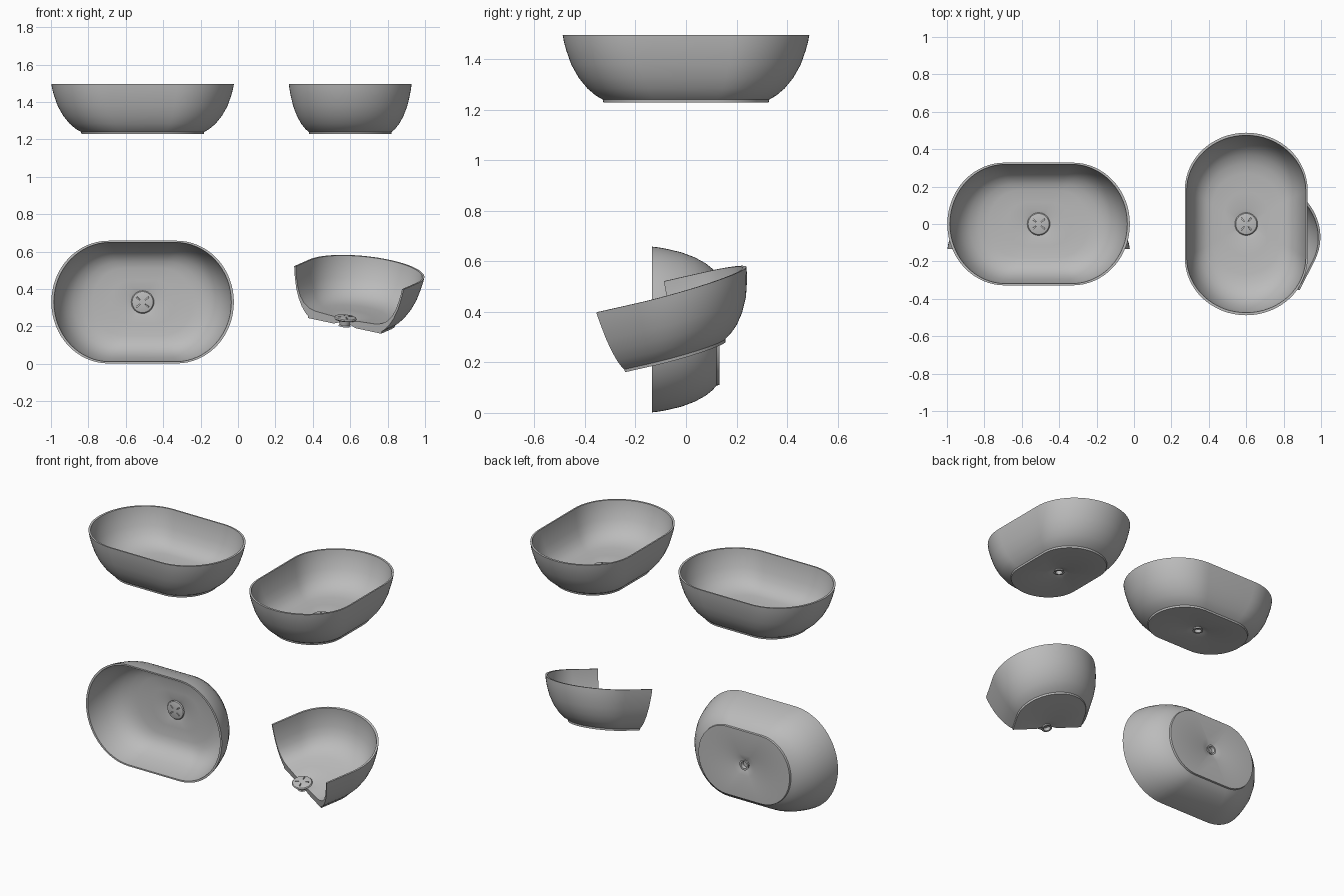
import bpy, bmesh
from math import sin, cos, pi, radians
from mathutils import Matrix, Vector

if "Cube" in bpy.data.objects:
    bpy.data.objects.remove(bpy.data.objects["Cube"])

grey = bpy.data.materials.new("ceramic_grey")
grey.use_nodes = True
colour = (0.5, 0.5, 0.5, 1)
grey.diffuse_color = colour
grey.node_tree.nodes["Principled BSDF"].inputs["Base Color"].default_value = colour

STRAIGHT, END, WIDTH = 0.182, 0.306, 0.328
ARC = 32


def outline():
    """Oval plan: two rounded ends joined by straight sides."""
    pts = []
    for side in (1, -1):
        for i in range(ARC + 1):
            a = -pi / 2 + pi * i / ARC
            pts.append(Vector((side * (STRAIGHT + END * cos(a)),
                               side * WIDTH * sin(a), 0)))
    return pts


def bridge(bm, a, b):
    n = len(a)
    return [bm.faces.new((a[i], a[(i + 1) % n], b[(i + 1) % n], b[i]))
            for i in range(n)]


def finish(bm, name, matrix):
    mesh = bpy.data.meshes.new(name)
    bm.to_mesh(mesh)
    bm.free()
    obj = bpy.data.objects.new(name, mesh)
    bpy.context.collection.objects.link(obj)
    mesh.materials.append(grey)
    obj.matrix_world = matrix
    bpy.ops.object.select_all(action="DESELECT")
    obj.select_set(True)
    bpy.context.view_layer.objects.active = obj
    bpy.ops.object.shade_smooth_by_angle(angle=radians(35))


# Wall sections as (scale of the plan, height), foot to rim to floor
OUTER = [(0.67, 0), (0.675, 0.012), (0.73, 0.027), (0.80, 0.056), (0.87, 0.098),
         (0.93, 0.15), (0.97, 0.205), (0.99, 0.24), (1, 0.267)]
INNER = [(0.972, 0.267), (0.962, 0.24), (0.94, 0.205), (0.90, 0.155), (0.84, 0.11),
         (0.76, 0.076), (0.66, 0.055), (0.55, 0.046), (0.35, 0.042)]
# Round sections near the drain as (radius, height)
HOLE_TOP = [(0.085, 0.04), (0.06, 0.034), (0.028, 0.028)]
HOLE_BASE = [(0.028, 0.014), (0.045, 0.01), (0.075, 0)]


def basin(name, matrix, cut=False):
    bm = bmesh.new()
    plan = outline()

    def oval(s, h):
        return [bm.verts.new(p * s + Vector((0, 0, h))) for p in plan]

    def circle(r, h):
        return [bm.verts.new(p.normalized() * r + Vector((0, 0, h))) for p in plan]

    rings = [oval(*p) for p in OUTER + INNER]
    rings += [circle(*p) for p in HOLE_TOP + HOLE_BASE]
    for i, ring in enumerate(rings):
        bridge(bm, ring, rings[(i + 1) % len(rings)])
    bmesh.ops.recalc_face_normals(bm, faces=bm.faces)
    if cut:
        # Section across the middle, closed with flat caps
        res = bmesh.ops.bisect_plane(
            bm, geom=bm.verts[:] + bm.edges[:] + bm.faces[:],
            plane_co=(0, 0, 0), plane_no=(1, 0, 0), clear_inner=True)
        rim = [e for e in res["geom_cut"] if isinstance(e, bmesh.types.BMEdge)]
        bmesh.ops.triangle_fill(bm, edges=rim, use_beauty=True)
        bmesh.ops.recalc_face_normals(bm, faces=bm.faces)
    finish(bm, name, matrix)


# Drain profile as (radius, height), top to underside
DRAIN = [(0.018, 0.053), (0.042, 0.051), (0.056, 0.048), (0.061, 0.042),
         (0.056, 0.036), (0.03, 0.03), (0.027, 0.006), (0.033, 0),
         (0.022, 0), (0.018, 0.02)]


def drain(name, matrix):
    bm = bmesh.new()
    n = 32
    rings = [[bm.verts.new((r * cos(2 * pi * i / n), r * sin(2 * pi * i / n), h))
              for i in range(n)] for r, h in DRAIN]
    strips = [bridge(bm, a, b) for a, b in zip(rings, rings[1:])]
    bm.faces.new(rings[0])
    bm.faces.new(rings[-1])
    bmesh.ops.recalc_face_normals(bm, faces=bm.faces)
    # Four sunken slots
    slots = [strips[0][i] for i in (3, 12, 19, 28)]
    bmesh.ops.inset_individual(bm, faces=slots, thickness=0.0005, depth=-0.008)
    finish(bm, name, matrix)


# Tilted frame of the sectioned basin
up = Vector((0.085, -0.26, 0.96)).normalized()
across = Vector((-0.89, 0.41, 0.20))
across = (across - up * across.dot(up)).normalized()
along = across.cross(up)
tilt = Matrix((along, across, up)).transposed().to_4x4()

placements = {
    "long": Matrix.Translation((-0.51, 0, 1.228)),
    "turned": Matrix.Translation((0.6, 0, 1.228)) @ Matrix.Rotation(pi / 2, 4, "Z"),
    "upright": Matrix.Translation((-0.51, 0.133, 0.33)) @ Matrix.Rotation(pi / 2, 4, "X"),
    "sectioned": Matrix.Translation((0.57, -0.15, 0.203)) @ tilt,
}
for label, matrix in placements.items():
    basin(label + "_basin", matrix, cut=label == "sectioned")
    drain(label + "_drain", matrix)
